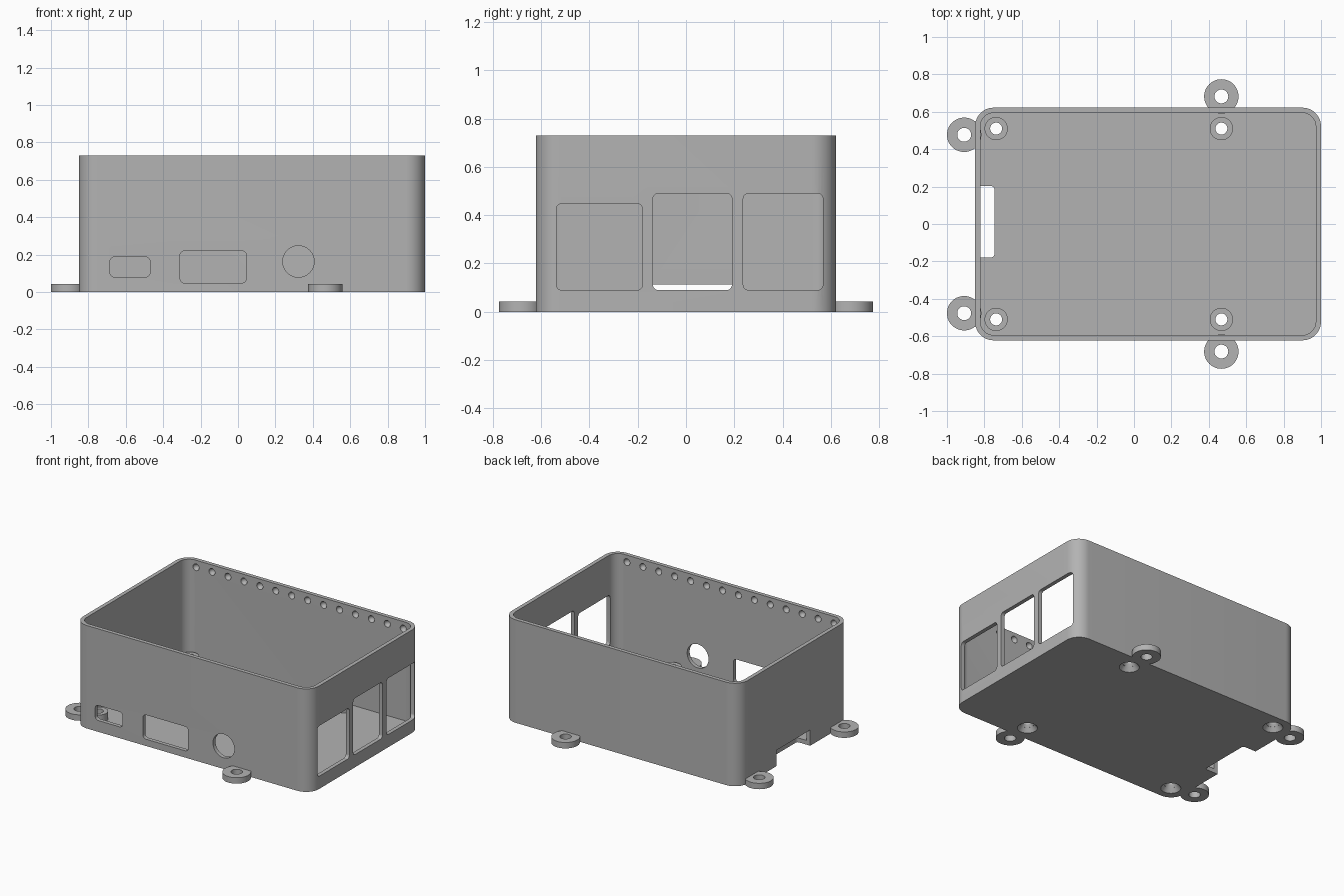
import bpy
import bmesh
from math import pi, cos, sin, radians
from mathutils import Matrix, Vector

if "Cube" in bpy.data.objects:
    bpy.data.objects.remove(bpy.data.objects["Cube"])

grey = bpy.data.materials.new("plain grey")
grey.use_nodes = True
grey.diffuse_color = (0.45, 0.45, 0.45, 1)
grey.node_tree.nodes["Principled BSDF"].inputs["Base Color"].default_value = (0.45, 0.45, 0.45, 1)

# Case dimensions
X0, X1, Y, TOP = -0.85, 1.0, 0.622, 0.73
WALL, FLOOR = 0.028, 0.03

# Local axes for prisms that run along z, y or x
ALONG = {
    "z": Matrix.Identity(3),
    "y": Matrix(((1, 0, 0), (0, 0, 1), (0, 1, 0))),
    "x": Matrix(((0, 0, 1), (1, 0, 0), (0, 1, 0))),
}


def rounded(a0, a1, b0, b1, r, steps=8):
    """Outline of a rectangle with round corners."""
    corners = ((a1 - r, b1 - r), (a0 + r, b1 - r), (a0 + r, b0 + r), (a1 - r, b0 + r))
    return [(a + r * cos((q + i / steps) * pi / 2), b + r * sin((q + i / steps) * pi / 2))
            for q, (a, b) in enumerate(corners) for i in range(steps + 1)]


def circle(a, b, r, n=48):
    return [(a + r * cos(2 * pi * i / n), b + r * sin(2 * pi * i / n)) for i in range(n)]


def prism(bm, outline, lo, hi, axis="z"):
    """Closed prism between two levels on an axis."""
    m = ALONG[axis]
    low, high = [[bm.verts.new(m @ Vector((a, b, t))) for a, b in outline] for t in (lo, hi)]
    bm.faces.new(low)
    bm.faces.new(high)
    for i in range(len(low)):
        bm.faces.new((low[i - 1], low[i], high[i], high[i - 1]))


def finish(name, bm):
    bmesh.ops.recalc_face_normals(bm, faces=bm.faces)
    mesh = bpy.data.meshes.new(name)
    bm.to_mesh(mesh)
    bm.free()
    mesh.materials.append(grey)
    ob = bpy.data.objects.new(name, mesh)
    bpy.context.collection.objects.link(ob)
    return ob


def activate(ob):
    bpy.ops.object.select_all(action="DESELECT")
    ob.select_set(True)
    bpy.context.view_layer.objects.active = ob


def smooth(ob):
    activate(ob)
    bpy.ops.object.shade_smooth_by_angle(angle=radians(30))


def cut(ob, cutter):
    mod = ob.modifiers.new("cut", "BOOLEAN")
    mod.operation, mod.solver, mod.object = "DIFFERENCE", "EXACT", cutter
    activate(ob)
    bpy.ops.object.modifier_apply(modifier=mod.name)
    bpy.data.objects.remove(cutter)


def ring(name, x, y, profile, n=48):
    """Lathe a closed radius/height profile around a vertical axis."""
    bm = bmesh.new()
    loops = [[bm.verts.new((a, b, z)) for a, b in circle(x, y, r, n)] for r, z in profile]
    for j in range(len(loops)):
        for i in range(n):
            bm.faces.new((loops[j - 1][i - 1], loops[j - 1][i], loops[j][i], loops[j][i - 1]))
    smooth(finish(name, bm))


# Open case with rounded corners
bm = bmesh.new()
prism(bm, rounded(X0, X1, -Y, Y, 0.1, 12), 0, TOP)
case = finish("case", bm)

bm = bmesh.new()
prism(bm, rounded(X0 + WALL, X1 - WALL, -Y + WALL, Y - WALL, 0.1 - WALL, 12), FLOOR, TOP + 0.2)
cut(case, finish("cavity_cutter", bm))

# Front ports
bm = bmesh.new()
prism(bm, rounded(-0.685, -0.47, 0.08, 0.187, 0.025), -0.7, -0.55, "y")
prism(bm, rounded(-0.31, 0.045, 0.048, 0.22, 0.025), -0.7, -0.55, "y")
prism(bm, circle(0.323, 0.163, 0.084), -0.7, -0.55, "y")

# Right side ports
for y0, y1, top in ((-0.537, -0.18, 0.447), (-0.137, 0.19, 0.49), (0.237, 0.567, 0.49)):
    prism(bm, rounded(y0, y1, 0.09, top, 0.022), 0.9, 1.1, "x")

# Card slot through the lower left wall and floor
prism(bm, rounded(-1.0, -0.747, -0.178, 0.202, 0.015), -0.1, 0.112)

# Screw sockets in the floor
mounts = [(x, s * 0.51) for x in (-0.737, 0.467) for s in (-1, 1)]
for x, y in mounts:
    bmesh.ops.create_cone(bm, cap_ends=True, segments=48, radius1=0.072, radius2=0.036,
                          depth=0.05, matrix=Matrix.Translation((x, y, 0.015)))

# Snap dimples inside the long walls
for s in (-1, 1):
    for i in range(14):
        at = Matrix.Translation((-0.745 + 0.125 * i, s * (Y - WALL), 0.68))
        bmesh.ops.create_uvsphere(bm, u_segments=20, v_segments=12, radius=0.024, matrix=at)
cut(case, finish("port_cutter", bm))
smooth(case)

# Board standoffs
for i, (x, y) in enumerate(mounts):
    ring(f"standoff_{i + 1}", x, y,
         [(0.032, 0.085), (0.062, 0.085), (0.062, FLOOR - 0.001), (0.043, FLOOR - 0.001), (0.032, 0.046)])

# Mounting tabs
for s, side in ((-1, "front"), (1, "back")):
    for x, y, place in ((-0.908, 0.477, "left_wall"), (0.467, 0.682, "long_wall")):
        ring(f"{side}_{place}_tab", x, s * y, [(0.037, 0), (0.037, 0.042), (0.092, 0.042), (0.092, 0)])
